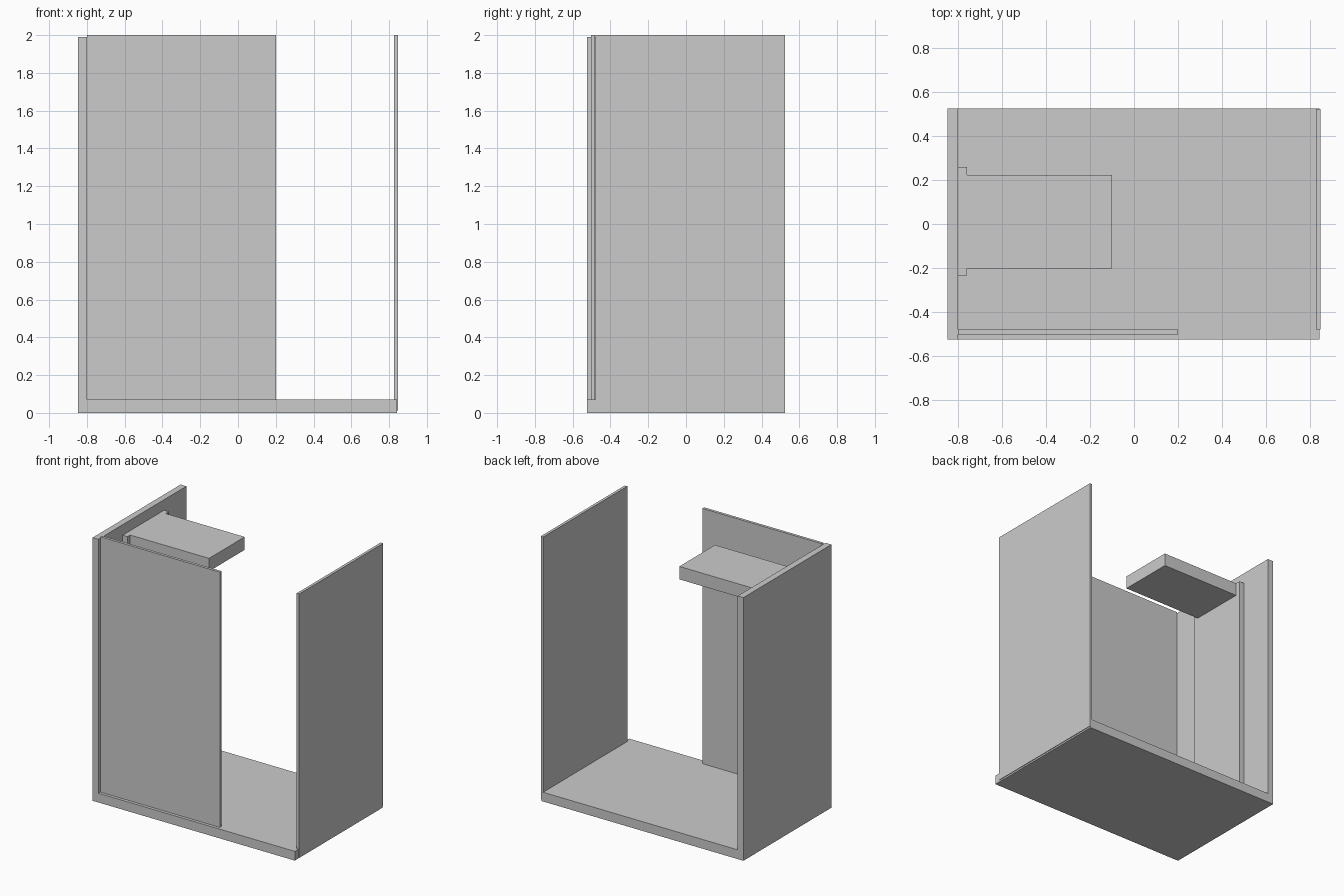
import bpy, bmesh

if "Cube" in bpy.data.objects:
    bpy.data.objects.remove(bpy.data.objects["Cube"])


def make_object(name, bm):
    bmesh.ops.recalc_face_normals(bm, faces=bm.faces)
    mesh = bpy.data.meshes.new(name)
    bm.to_mesh(mesh)
    bm.free()
    obj = bpy.data.objects.new(name, mesh)
    bpy.context.collection.objects.link(obj)
    return obj


def extrude_profile(name, points, direction):
    """Fill a closed 3D outline and extrude it along a vector."""
    bm = bmesh.new()
    face = bm.faces.new([bm.verts.new(p) for p in points])
    result = bmesh.ops.extrude_face_region(bm, geom=[face], use_keep_orig=True)
    moved = [v for v in result["geom"] if isinstance(v, bmesh.types.BMVert)]
    bmesh.ops.translate(bm, verts=moved, vec=direction)
    return make_object(name, bm)


def box(name, x, y, z):
    """Box from (min, max) ranges on each axis."""
    outline = [(x[0], y[0], z[0]), (x[1], y[0], z[0]),
               (x[1], y[1], z[0]), (x[0], y[1], z[0])]
    return extrude_profile(name, outline, (0, 0, z[1] - z[0]))


TRAY_TOP = 0.07
HEAD_TOP = 1.91
WALL_X = -0.80
COLUMN_X = -0.76

# Floor tray and thick left wall share one L-shaped profile
l_profile = [(-0.848, 0), (0.843, 0), (0.843, TRAY_TOP),
             (WALL_X, TRAY_TOP), (WALL_X, 1.99), (-0.848, 1.99)]
extrude_profile("tray_and_wall", [(x, -0.525, z) for x, z in l_profile], (0, 1.05, 0))

# Thin screens: full right side, partial front
box("side_screen", (0.827, 0.848), (-0.48, 0.524), (0.012, 2.0))
box("front_screen", (WALL_X, 0.20), (-0.502, -0.481), (TRAY_TOP, 2.0))

# Shower column against the wall with a flat overhead slab
box("shower_column", (WALL_X, COLUMN_X), (-0.235, 0.26), (TRAY_TOP, HEAD_TOP))
box("shower_head", (COLUMN_X, -0.10), (-0.203, 0.222), (HEAD_TOP - 0.098, HEAD_TOP))
